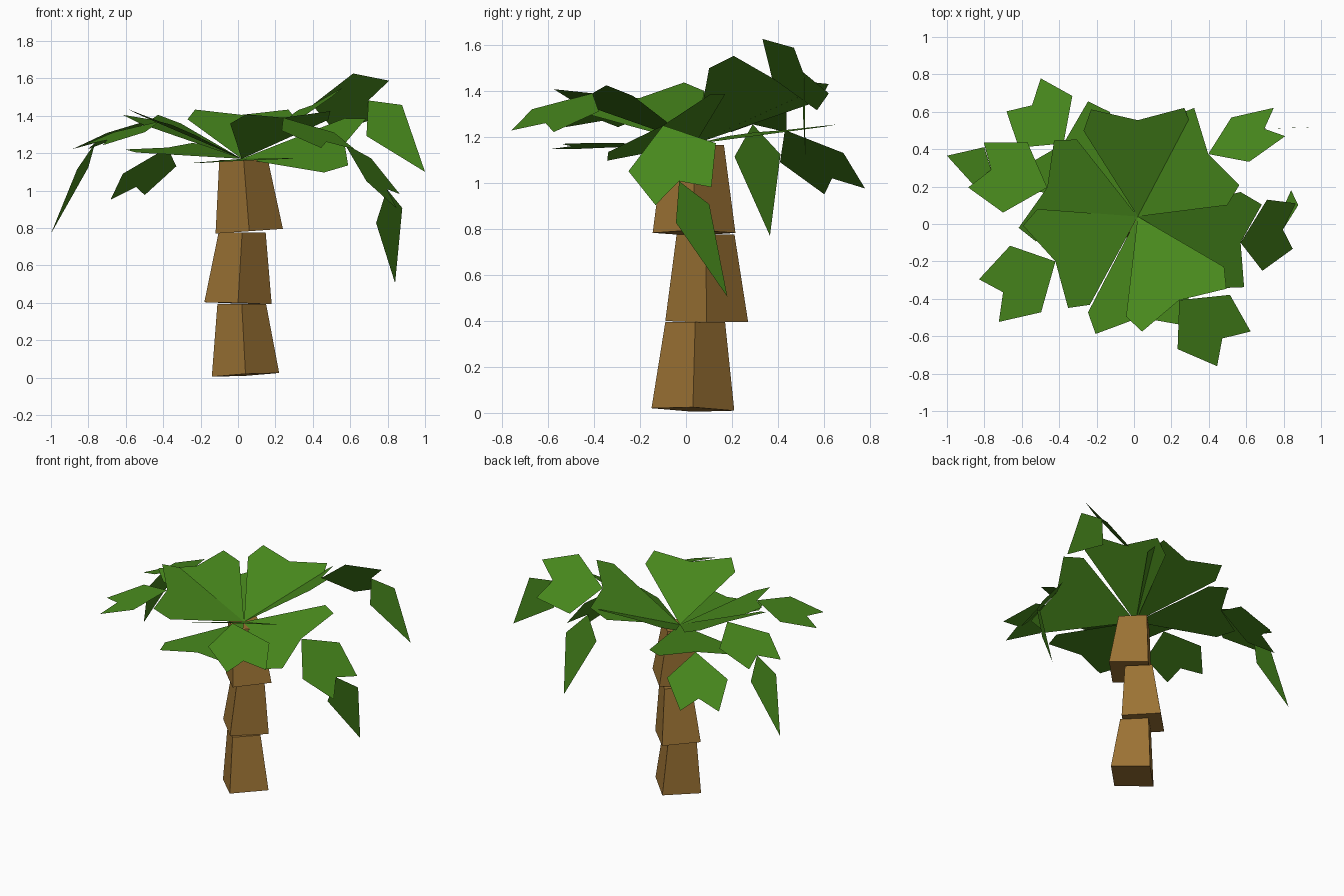
import bpy, bmesh, math
from mathutils import Vector as V

if "Cube" in bpy.data.objects:
    bpy.data.objects.remove(bpy.data.objects["Cube"])


def material(name, rgb):
    m = bpy.data.materials.new(name)
    m.diffuse_color = (*rgb, 1)
    m.use_nodes = True
    m.node_tree.nodes["Principled BSDF"].inputs["Base Color"].default_value = m.diffuse_color
    return m


BARK = material("bark", (0.33, 0.17, 0.035))
LEAF = material("leaf", (0.065, 0.25, 0.012))


def make(name, verts, faces, mat, closed=False):
    me = bpy.data.meshes.new(name)
    me.from_pydata([tuple(v) for v in verts], [], faces)
    bm = bmesh.new()
    bm.from_mesh(me)
    if closed:
        bmesh.ops.recalc_face_normals(bm, faces=bm.faces)
    else:
        # leaf sheets face upward
        for f in bm.faces:
            f.normal_update()
            if f.normal.z < 0:
                f.normal_flip()
    bm.to_mesh(me)
    bm.free()
    me.materials.append(mat)
    ob = bpy.data.objects.new(name, me)
    bpy.context.collection.objects.link(ob)


# Trunk: tapered four-sided blocks with slightly tilted bottoms
def trunk_block(name, bottom, r0, top, r1, tilt):
    verts = []
    for c, r, t in ((bottom, r0, tilt), (top, r1, (0, 0))):
        for k in range(4):
            dx, dy = r * math.cos(k * math.pi / 2), r * math.sin(k * math.pi / 2)
            verts.append(V(c) + V((dx, dy, dx * t[0] + dy * t[1])))
    faces = [(3, 2, 1, 0), (4, 5, 6, 7)]
    faces += [(k, (k + 1) % 4, (k + 1) % 4 + 4, k + 4) for k in range(4)]
    make(name, verts, faces, BARK, True)


trunk_block("trunk_lower", (0.04, 0.03, 0.015), 0.18, (0.02, 0.04, 0.395), 0.13, (0.055, -0.03))
trunk_block("trunk_middle", (0.0, 0.09, 0.398), 0.18, (0.022, 0.085, 0.775), 0.126, (-0.03, -0.01))
trunk_block("trunk_upper", (0.06, 0.035, 0.783), 0.18, (0.03, 0.035, 1.165), 0.13, (0.07, 0.0))

# Leaf outlines as (along, across), shared by every frond
BASE = [(0, 0), (0.9, 1), (1.12, 0.86), (1, 0), (1.12, -0.86), (0.9, -1)]
OUTER = [(0, 0), (0.57, 1), (1.27, 0.64), (1, 0), (1.27, -0.64), (0.57, -1)]
TIP = [(0, 0), (0.28, 1), (1, 0), (0.28, -1)]
CROWN = V((0.02, 0.04, 1.17))


def sheet(name, origin, outline, along, across):
    u, w = V(along), V(across)
    verts = [origin + a * u + b * w for a, b in outline]
    n = len(verts)
    # split at the notch so the concave outline fills cleanly
    faces = [(0, 1, 2, 3), (0, 3, 4, 5)] if n == 6 else [(0, 1, 2, 3)]
    make(name, verts, faces, LEAF)
    return origin + u


# Frond: base, outer and tip leaves chained end to end
def frond(name, *pieces):
    p = CROWN
    for part, outline, (u, w) in zip(("base", "outer", "tip"), (BASE, OUTER, TIP), pieces):
        p = sheet(f"{name}_{part}", p, outline, u, w)


frond("front_right_frond",
      ((0.222, -0.447, 0.22), (0.262, 0.133, 0.01)),
      ((0.23, -0.205, -0.13), (0.14, 0.145, -0.005)))
frond("front_left_frond",
      ((-0.44, -0.24, 0.20), (-0.14, 0.256, 0.05)),
      ((-0.28, -0.165, -0.10), (-0.083, 0.178, 0.0)))
frond("back_left_frond",
      ((-0.397, 0.39, 0.06), (0.208, 0.208, 0.02)),
      ((-0.168, 0.205, -0.21), (0.143, 0.138, 0.02)))
frond("left_frond",
      ((-0.484, 0.155, 0.21), (0.11, 0.272, 0.0)),
      ((-0.30, 0.095, -0.125), (0.065, 0.188, 0.0)),
      ((-0.236, 0.075, -0.485), (0.03, 0.10, 0.005)))
frond("back_right_frond",
      ((0.377, 0.334, 0.287), (0.14, -0.24, 0.071)),
      ((0.30, 0.135, 0.025), (-0.0475, 0.1185, -0.155)),
      ((0.303, 0.011, -0.382), (0.095, 0.003, 0.083)))
frond("right_frond",
      ((0.55, -0.14, 0.08), (0.055, 0.257, 0.145)),
      ((0.226, 0.07, -0.242), (0.0125, 0.19, 0.061)),
      ((0.044, 0.21, -0.503), (0.07, 0.0725, 0.04)))
frond("back_frond", ((0.0, 0.515, 0.235), (0.29, 0.005, 0.0)))
frond("lower_front_frond", ((0.01, -0.54, -0.01), (0.275, 0.027, 0.013)))
